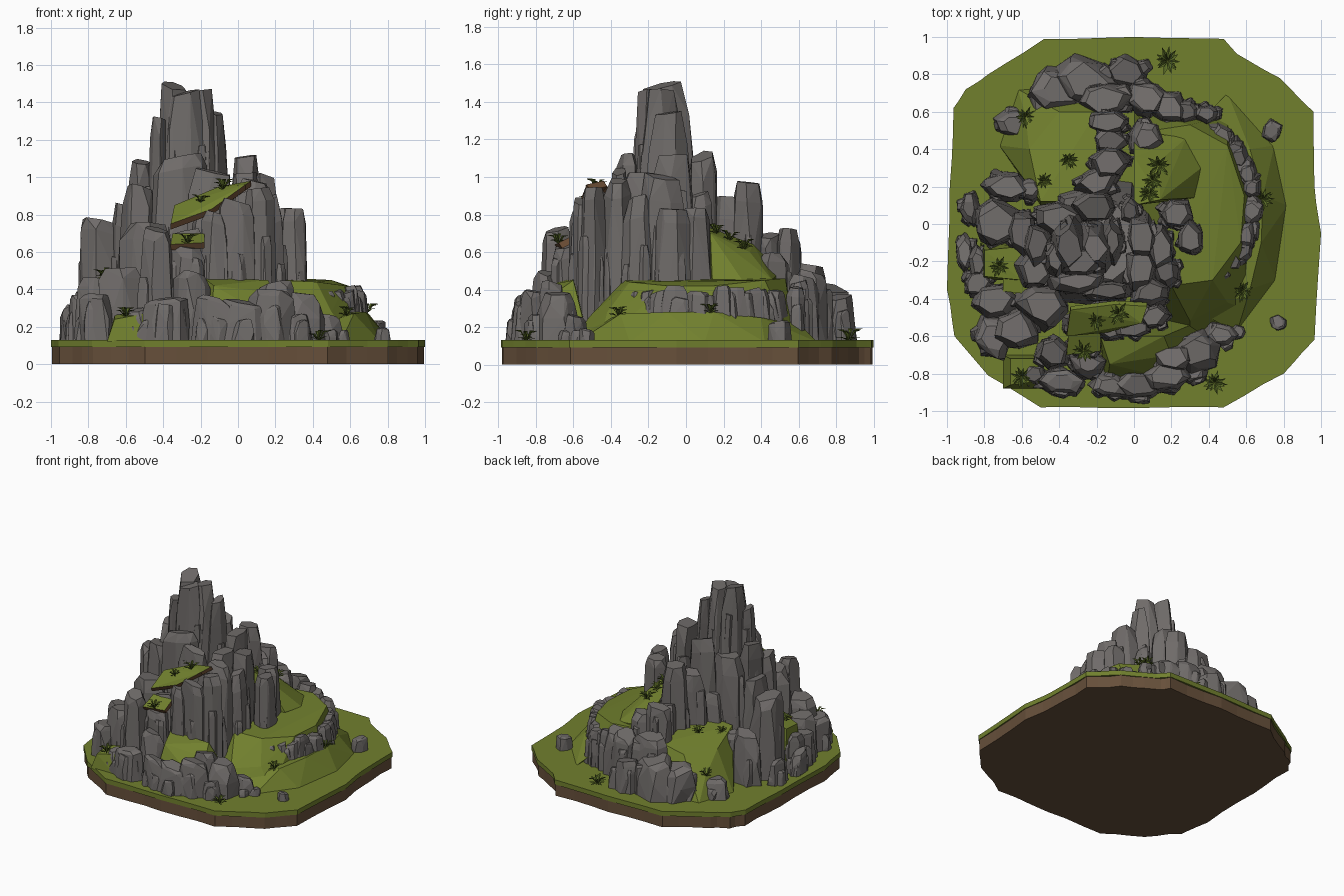
import bpy, bmesh, math, random
from mathutils import Vector
from mathutils.bvhtree import BVHTree

random.seed(5)
U = random.uniform


def material(name, rgb):
    m = bpy.data.materials.new(name)
    m.diffuse_color = (*rgb, 1)
    return m


ROCK = material("grey rock", (0.160, 0.148, 0.142))
GRASS = material("moss green grass", (0.165, 0.215, 0.027))
DIRT = material("brown dirt", (0.135, 0.080, 0.043))
SOIL = material("orange soil", (0.170, 0.085, 0.040))
LEAF = material("dark leaf green", (0.100, 0.145, 0.020))
trees = []  # ray-cast surfaces used to seat the plants


def finish(bm, name, *mats, ground=True):
    bmesh.ops.recalc_face_normals(bm, faces=bm.faces[:])
    if ground:
        trees.append(BVHTree.FromBMesh(bm))
    me = bpy.data.meshes.new(name)
    bm.to_mesh(me)
    bm.free()
    for m in mats:
        me.materials.append(m)
    ob = bpy.data.objects.new(name, me)
    bpy.context.collection.objects.link(ob)
    return ob


def hull(bm, pts):
    vs = [bm.verts.new(p) for p in pts]
    res = bmesh.ops.convex_hull(bm, input=vs)
    bad = {g for k in ("geom_interior", "geom_unused") for g in res[k]
           if isinstance(g, bmesh.types.BMVert)}
    bmesh.ops.delete(bm, geom=[v for v in bad if v.is_valid], context='VERTS')


def column(bm, x, y, rx, ry, z, flare=1.25, n=6, z0=0.1):
    """Faceted, blocky tapering stone with a chamfered, tilted top."""
    a0, tx, ty = U(0, 6.28), U(-.3, .3), U(-.3, .3)
    lx, ly = U(-.12, .12) * rx, U(-.12, .12) * ry
    wob = [U(.88, 1.25) for _ in range(n)]
    pts = []
    for t, s in ((0, flare), (.5, 1 + (flare - 1) * .55), (U(.84, .93), 1.02), (1, U(.65, .85))):
        for i in range(n):
            a = a0 + 6.283 * (i + U(-.25, .25)) / n
            k = s * wob[i] * U(.9, 1.08)
            px, py = rx * k * math.cos(a), ry * k * math.sin(a)
            pz = z0 + (z - z0) * t
            if t > .6:
                pz += tx * px + ty * py - .01
            pts.append((x + px + lx * t, y + py + ly * t, pz))
    hull(bm, pts)


def cluster(name, specs, flare=1.25, shards=4, low=.5):
    """Columns with narrower shards leaning on their sides."""
    bm = bmesh.new()
    for x, y, rx, ry, z in specs:
        column(bm, x, y, rx, ry, z, flare)
        off = U(0, 6.28)
        for i in range(shards):
            a = off + 6.283 * i / shards + U(-.4, .4)
            f = U(low, .9)
            k = (1 + (flare - 1) * (1 - f)) * .75
            column(bm, x + rx * k * math.cos(a), y + ry * k * math.sin(a),
                   max(.03, rx * U(.3, .55)), max(.03, ry * U(.3, .55)),
                   .1 + (z - .1) * f, 1.3, 5)
    return finish(bm, name, ROCK)


# --- island slab: dirt below, grass sheet on top
OUTLINE = [(-.48, .99), (0, 1), (.48, .99), (.55, .91), (.78, .78), (.96, .6), (.965, .2),
           (1, -.05), (.965, -.62), (.8, -.8), (.48, -.98), (0, -.985), (-.5, -.98),
           (-.78, -.81), (-.96, -.6), (-1, -.35), (-.985, .2), (-.965, .62), (-.9, .72), (-.78, .8)]


def slab(name, z0, z1, scale, jit, mat):
    bm = bmesh.new()
    rim = []
    for i, p in enumerate(OUTLINE):
        q = OUTLINE[(i + 1) % len(OUTLINE)]
        for t in (0, .33, .66):
            s = scale - (U(0, jit) if t else 0)
            rim.append(((p[0] + (q[0] - p[0]) * t) * s, (p[1] + (q[1] - p[1]) * t) * s))
    lo = [bm.verts.new((x, y, z0)) for x, y in rim]
    hi = [bm.verts.new((x, y, z1)) for x, y in rim]
    bm.faces.new(lo[::-1])
    bm.faces.new(hi)
    for i in range(len(rim)):
        j = (i + 1) % len(rim)
        bm.faces.new((lo[i], lo[j], hi[j], hi[i]))
    return finish(bm, name, mat)


slab("dirt_slab", 0, .1, .995, .012, DIRT)
slab("grass_sheet", .092, .13, 1, .004, GRASS)

# --- grass hills and terraces
bm = bmesh.new()
hull(bm, [(.2, -.33, .45), (.42, -.3, .44), (.57, -.1, .42), (.59, .15, .42), (.5, .42, .45), (.3, .53, .46),
          (.1, .5, .46), (.3, -.52, .25), (.5, -.42, .28), (.3, -.6, .12), (.62, -.46, .12), (.68, .15, .12),
          (.5, .58, .12), (.0, .6, .12), (.0, -.4, .12)])
hull(bm, [(.4, -.5, .2), (.62, -.35, .27), (.68, -.1, .28), (.69, .15, .28), (.62, .4, .25), (.4, .6, .22), (.4, 0, .28),
          (.55, -.58, .12), (.76, -.3, .12), (.82, .1, .12), (.75, .42, .12), (.5, .7, .12)])
hull(bm, [(0, .1, .74), (.14, .13, .7), (0, .36, .64), (.14, .34, .6), (.32, .14, .46), (.36, .3, .45), (.28, .46, .45),
          (0, .5, .5), (0, .1, .3), (.34, .14, .3), (.36, .4, .3), (0, .5, .3)])
finish(bm, "east_grass_hill", GRASS)
bm = bmesh.new()
hull(bm, [(-.5, .12, .5), (-.2, .12, .52), (-.2, .6, .46), (-.4, .6, .42), (-.56, .4, .43), (-.58, .58, .28),
          (-.72, .42, .12), (-.62, .72, .12), (-.2, .75, .12), (-.5, .1, .12), (-.2, .1, .12)])
hull(bm, [(-.18, -.6, .46), (.16, -.6, .45), (.2, -.7, .38), (-.13, -.75, .42), (.08, -.8, .3),
          (.35, -.7, .12), (.15, -.88, .12), (-.15, -.88, .12), (.35, -.52, .12), (-.2, -.5, .12)])
hull(bm, [(-.8, -.28, .44), (-.6, -.3, .5), (-.6, -.12, .5), (-.8, -.14, .45),
          (-.82, -.3, .12), (-.6, -.3, .12), (-.6, -.1, .12), (-.82, -.1, .12)])
hull(bm, [(-.66, -.86, .24), (-.5, -.84, .27), (-.52, -.72, .29), (-.66, -.72, .26),
          (-.7, -.88, .12), (-.48, -.88, .12), (-.48, -.7, .12), (-.7, -.7, .12)])
finish(bm, "low_grass_terraces", GRASS)

# --- small high ledges: grass on top, thin soil edge
bm = bmesh.new()
for top in ([(-.36, -.6, .75), (-.34, -.46, .85), (-.1, -.43, .95), (.07, -.44, .98), (.04, -.53, .96), (-.14, -.58, .83)],
            [(-.36, -.7, .64), (-.35, -.58, .7), (-.18, -.58, .7), (-.18, -.68, .65)],
            [(-.7, -.28, .45), (-.52, -.3, .47), (-.52, -.38, .46), (-.7, -.36, .44)]):
    hull(bm, top + [(x, y + .02, z - .03) for x, y, z in top])
for f in bm.faces:
    f.normal_update()
    f.material_index = 0 if f.normal.z > .2 else 1
finish(bm, "high_ledges", GRASS, SOIL)

# --- mountain: core, spire, shoulder columns, foot blocks
cluster("mountain_core", [(-.22, -.12, .27, .24, .84)], 1.45, 9)
cluster("spire", [(-.35, -.11, .08, .11, 1.5), (-.21, -.13, .08, .11, 1.47), (-.11, -.1, .05, .09, 1.35),
                  (-.42, -.17, .05, .08, 1.32), (-.28, -.2, .1, .07, 1.46)], 1.9, 4, .62)
cluster("shoulder_columns", [
    (-.51, -.12, .06, .1, 1.09), (-.3, -.31, .12, .06, 1.12), (-.53, -.24, .08, .1, .95), (-.2, .09, .1, .07, 1.12),
    (.04, -.06, .07, .1, 1.12), (.03, -.25, .09, .1, 1.03), (.14, -.12, .065, .1, 1.01), (.18, -.26, .07, .08, .9),
    (.3, -.08, .06, .08, .84), (.21, .05, .08, .08, .84), (-.15, -.35, .12, .05, 1.04), (.08, -.37, .09, .06, .99),
    (-.4, .02, .13, .09, 1.02), (-.6, -.05, .07, .1, .86), (-.2, .22, .1, .07, .9), (-.02, .08, .05, .07, .92)], 1.25)
cluster("face_columns", [
    (.11, -.5, .07, .06, .95), (0, -.56, .09, .04, .88), (-.12, -.57, .06, .045, .82), (-.27, -.54, .09, .06, .72),
    (-.27, -.65, .08, .06, .64), (-.5, -.43, .11, .1, .76), (-.14, -.48, .1, .06, .82), (.05, -.47, .08, .05, .93),
    (-.44, -.7, .08, .08, .73), (-.14, .34, .1, .075, .98), (-.13, .54, .1, .06, .73), (-.73, 0, .1, .11, .77),
    (-.68, .2, .1, .08, .52), (-.13, .45, .08, .06, .7)], 1.2, 3)
cluster("foot_blocks", [
    (-.74, -.42, .1, .07, .46), (-.75, -.6, .09, .09, .38), (-.83, -.31, .07, .06, .38), (-.88, .08, .05, .07, .32),
    (-.9, -.14, .04, .08, .3), (-.62, -.56, .1, .08, .52), (-.4, -.85, .1, .06, .36), (-.83, -.2, .04, .08, .4),
    (-.25, -.75, .08, .07, .5), (-.54, -.8, .05, .05, .3), (-.55, .18, .06, .06, .5)], 1.25, 4)
cluster("front_boulders", [
    (-.12, -.86, .09, .06, .36), (.03, -.87, .11, .06, .34), (.17, -.81, .1, .07, .4), (.22, -.72, .1, .06, .44),
    (.33, -.68, .1, .08, .39), (.46, -.6, .07, .05, .27), (.3, -.79, .08, .05, .26)], 1.4, 4)
cluster("back_boulders", [
    (-.38, .7, .13, .1, .38), (-.25, .77, .14, .1, .42), (-.04, .81, .1, .07, .37), (.06, .68, .1, .08, .5),
    (-.15, .67, .13, .08, .54), (.18, .62, .08, .07, .48), (.28, .6, .06, .05, .45), (.39, .59, .06, .045, .42),
    (-.64, .54, .08, .06, .28), (.06, .47, .08, .08, .6), (-.48, .66, .06, .08, .33)], 1.3, 4)

# --- curved stone wall holding the east hill
bm = bmesh.new()
for i in range(22):
    a = math.radians(-54 + 5.5 * i)
    if i != 11:
        column(bm, .25 + .38 * math.cos(a), .1 + .44 * math.sin(a), U(.04, .055), U(.045, .065), U(.33, .43), 1.5, 6)
finish(bm, "curved_stone_wall", ROCK)

# --- loose stones
bm = bmesh.new()
for x, y, r, z in ((.74, .5, .05, .24), (.77, -.53, .04, .2), (.56, -.58, .035, .19)):
    column(bm, x, y, r, r, z, 1.2, 6)
finish(bm, "loose_stones", ROCK)


def ground_z(x, y):
    hits = [t.ray_cast(Vector((x, y, 3)), Vector((0, 0, -1)))[0] for t in trees]
    return max([h.z for h in hits if h], default=.13)


# --- spiky leaf rosettes
bm = bmesh.new()
PLANTS = [(.18, .87, .075), (-.58, .57, .06), (-.35, .34, .055), (-.48, .23, .05), (.13, .31, .065), (.08, .16, .06),
          (.1, .23, .06), (.69, .13, .06), (.58, -.36, .06), (.43, -.85, .065), (-.27, -.68, .06), (-.2, -.52, .05),
          (-.08, -.48, .065), (-.6, -.82, .06), (-.72, -.23, .06)]
for x, y, r in PLANTS:
    z = ground_z(x, y) - .005
    for i in range(13):
        a = 6.283 * i / 13 + U(-.2, .2)
        L, up = r * U(.75, 1.1), r * (U(.2, .5) if i % 2 else U(.7, 1.1))
        c, s = math.cos(a), math.sin(a)
        at = lambda d, w, h: bm.verts.new((x + c * d - s * w, y + s * d + c * w, z + h))
        b, tip, mid = at(0, 0, 0), at(L, 0, up * .85), at(L * .5, 0, up * .7)
        l, q = at(L * .5, r * .16, up * .85), at(L * .5, -r * .16, up * .85)
        for f in ((b, mid, l), (mid, tip, l), (b, q, mid), (mid, q, tip)):
            bm.faces.new(f)
finish(bm, "leafy_plants", LEAF, ground=False)
